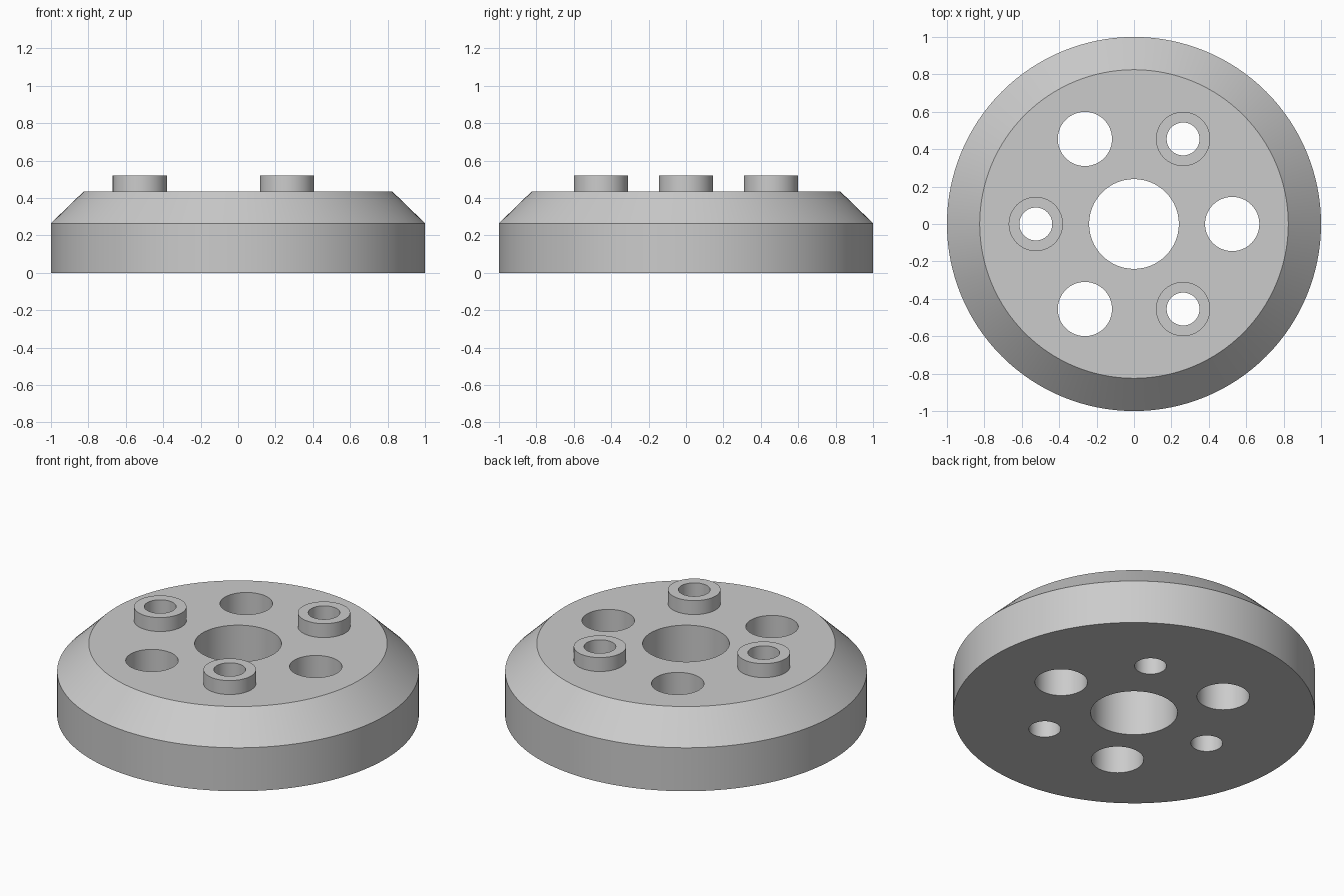
import bpy
import bmesh
from math import cos, sin, radians

cube = bpy.data.objects.get("Cube")
if cube:
    bpy.data.objects.remove(cube, do_unlink=True)

PITCH = 0.525       # radius of the ring of holes
BODY_TOP, BOSS_TOP = 0.435, 0.52

grey = bpy.data.materials.new("plain grey")
grey.use_nodes = True
colour = (0.6, 0.6, 0.6, 1)
grey.diffuse_color = colour
grey.node_tree.nodes["Principled BSDF"].inputs["Base Color"].default_value = colour


def turned(name, profile, segments, x=0, y=0):
    """Solid of revolution from (radius, height) points, capped at both ends."""
    bm = bmesh.new()
    rings = []
    for r, z in profile:
        rings.append([bm.verts.new((x + r * cos(radians(360 * i / segments)),
                                    y + r * sin(radians(360 * i / segments)), z))
                      for i in range(segments)])
    for low, high in zip(rings, rings[1:]):
        for i in range(segments):
            j = (i + 1) % segments
            bm.faces.new((low[i], low[j], high[j], high[i]))
    bm.faces.new(rings[0][::-1])
    bm.faces.new(rings[-1])
    mesh = bpy.data.meshes.new(name)
    bm.to_mesh(mesh)
    bm.free()
    mesh.materials.append(grey)
    obj = bpy.data.objects.new(name, mesh)
    bpy.context.collection.objects.link(obj)
    return obj


def combine(target, tool, operation):
    """Apply a boolean and discard the tool object."""
    bpy.context.view_layer.objects.active = target
    mod = target.modifiers.new(tool.name, "BOOLEAN")
    mod.operation = operation
    mod.solver = "EXACT"
    mod.object = tool
    bpy.ops.object.modifier_apply(modifier=mod.name)
    bpy.data.objects.remove(tool, do_unlink=True)


def drill(target, radius, segments, x=0, y=0):
    cutter = turned("hole_cutter", [(radius, -0.2), (radius, 0.8)], segments, x, y)
    combine(target, cutter, "DIFFERENCE")


# Disc with a chamfered rim and a central bore
hub = turned("hub_disc", [(1, 0), (1, 0.265), (0.825, BODY_TOP)], 128)
drill(hub, 0.24, 64)

# Ring alternating plain holes and raised hollow bosses
for k in range(6):
    x, y = PITCH * cos(radians(60 * k)), PITCH * sin(radians(60 * k))
    if k % 2:
        boss = turned("boss", [(0.145, 0.3), (0.145, BOSS_TOP)], 64, x, y)
        combine(hub, boss, "UNION")
        drill(hub, 0.088, 48, x, y)
    else:
        drill(hub, 0.145, 64, x, y)

bpy.ops.object.select_all(action="DESELECT")
hub.select_set(True)
bpy.context.view_layer.objects.active = hub
bpy.ops.object.shade_smooth_by_angle(angle=radians(30))
